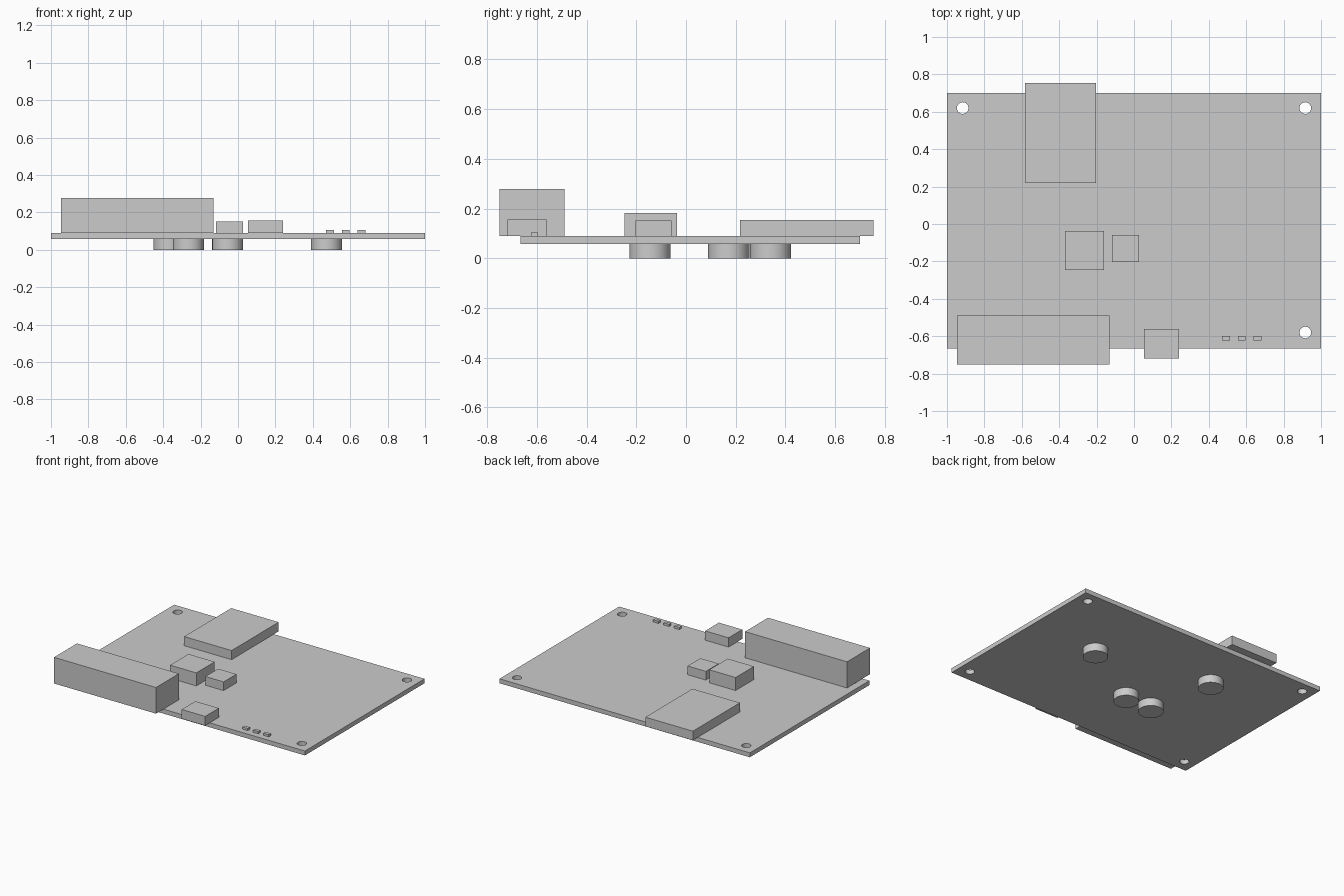
import bpy
import math

if "Cube" in bpy.data.objects:
    bpy.data.objects.remove(bpy.data.objects["Cube"], do_unlink=True)

grey = bpy.data.materials.new("plain grey")
grey.use_nodes = True
grey.diffuse_color = (0.6, 0.6, 0.6, 1)
grey.node_tree.nodes["Principled BSDF"].inputs["Base Color"].default_value = (0.6, 0.6, 0.6, 1)

BOTTOM, TOP = 0.057, 0.089  # underside and upper side of the board


def box(name, x, y, z):
    """Box between pairs of limits on each axis."""
    limits = (x, y, z)
    bpy.ops.mesh.primitive_cube_add(size=1, location=[(a + b) / 2 for a, b in limits])
    ob = bpy.context.object
    ob.name = name
    ob.scale = [b - a for a, b in limits]
    bpy.ops.object.transform_apply(location=False, rotation=False, scale=True)
    ob.data.materials.append(grey)
    return ob


def cylinder(name, x, y, z, radius):
    bpy.ops.mesh.primitive_cylinder_add(
        vertices=48, radius=radius, depth=z[1] - z[0], location=(x, y, (z[0] + z[1]) / 2))
    ob = bpy.context.object
    ob.name = name
    ob.data.materials.append(grey)
    bpy.ops.object.shade_smooth_by_angle(angle=math.radians(30))
    return ob


# Circuit board with a mounting hole near each corner
board = box("circuit_board", (-1, 1), (-0.665, 0.70), (BOTTOM, TOP))
for x in (-0.916, 0.916):
    for y in (-0.58, 0.62):
        cutter = cylinder("hole_cutter", x, y, (0, 0.2), 0.031)
        cutter.hide_render = True
        cut = board.modifiers.new("hole", "BOOLEAN")
        cut.operation = "DIFFERENCE"
        cut.solver = "EXACT"
        cut.object = cutter
        bpy.context.view_layer.objects.active = board
        bpy.ops.object.modifier_apply(modifier=cut.name)
        bpy.data.objects.remove(cutter, do_unlink=True)

# Connectors and chips on the upper side
box("large_connector", (-0.945, -0.13), (-0.75, -0.488), (TOP, 0.278))
box("card_slot", (-0.583, -0.204), (0.218, 0.755), (TOP, 0.155))
box("main_chip", (-0.37, -0.16), (-0.247, -0.037), (TOP, 0.183))
box("small_chip", (-0.118, 0.028), (-0.204, -0.058), (TOP, 0.152))
box("small_connector", (0.053, 0.24), (-0.718, -0.562), (TOP, 0.156))

# Row of indicator lamps at the front edge
for i in range(3):
    x = 0.492 + 0.084 * i
    box(f"indicator_lamp_{i + 1}", (x - 0.021, x + 0.021), (-0.622, -0.598), (TOP, 0.105))

# Round feet under the board
for i, (x, y) in enumerate([(0.473, 0.172), (-0.055, -0.145), (-0.265, -0.145), (-0.37, 0.34)]):
    cylinder(f"round_foot_{i + 1}", x, y, (0, BOTTOM), 0.083)
